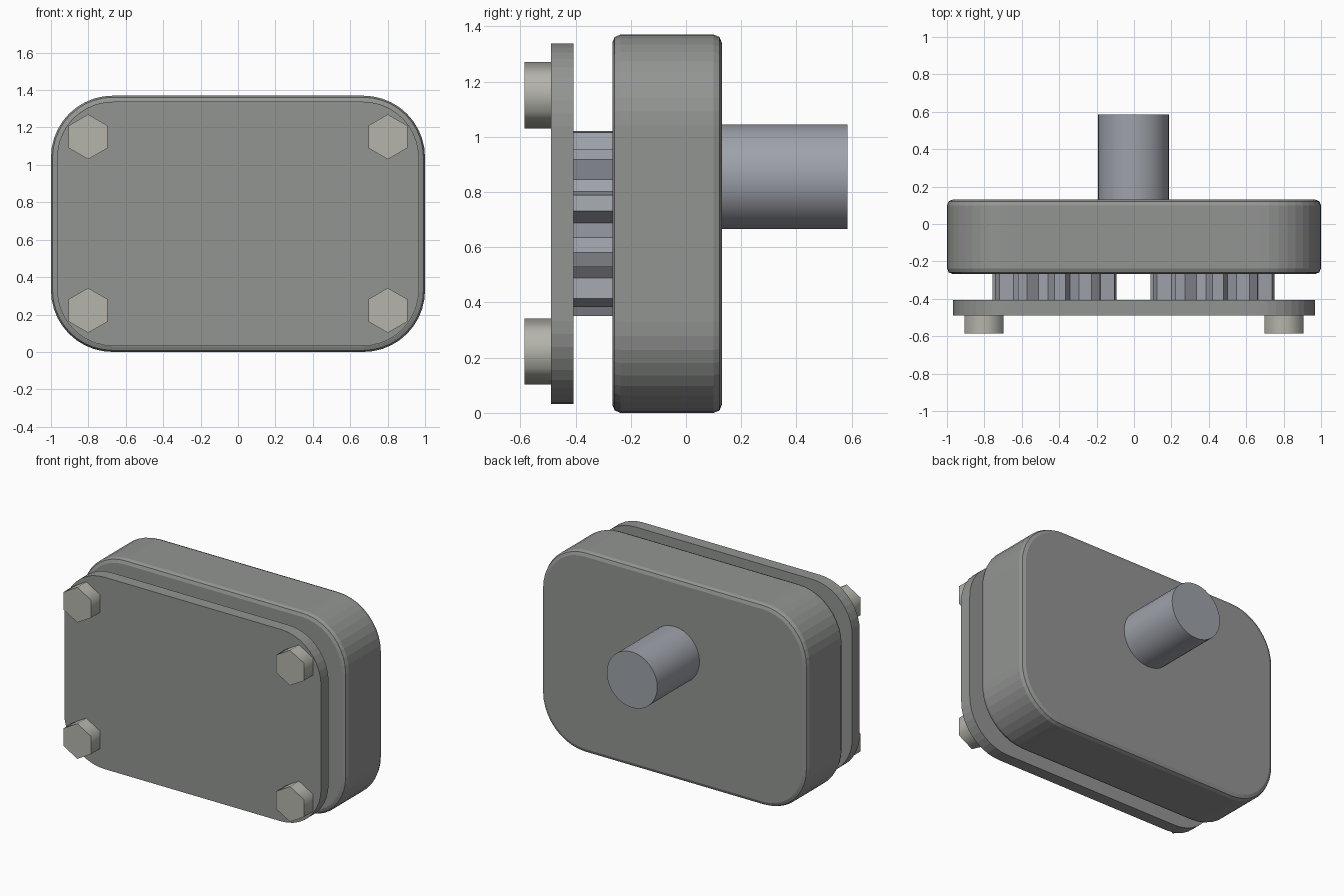
import bpy, bmesh
from math import sin, cos, pi, radians

if "Cube" in bpy.data.objects:
    bpy.data.objects.remove(bpy.data.objects["Cube"])


def prism(name, outline, y0, y1, smooth=0, bevel=0.0):
    """Extrude an (x, z) outline from y0 back to y1."""
    bm = bmesh.new()
    face = bm.faces.new([bm.verts.new((x, y0, z)) for x, z in outline])
    ext = bmesh.ops.extrude_face_region(bm, geom=[face])
    verts = [v for v in ext["geom"] if isinstance(v, bmesh.types.BMVert)]
    bmesh.ops.translate(bm, verts=verts, vec=(0, y1 - y0, 0))
    if bevel:
        rims = [e for e in bm.edges if abs(e.verts[0].co.y - e.verts[1].co.y) < 1e-6]
        bmesh.ops.bevel(bm, geom=rims, offset=bevel, segments=2, profile=0.5, affect='EDGES')
    bmesh.ops.recalc_face_normals(bm, faces=bm.faces)
    mesh = bpy.data.meshes.new(name)
    bm.to_mesh(mesh)
    bm.free()
    obj = bpy.data.objects.new(name, mesh)
    bpy.context.collection.objects.link(obj)
    bpy.ops.object.select_all(action='DESELECT')
    obj.select_set(True)
    bpy.context.view_layer.objects.active = obj
    if smooth:
        bpy.ops.object.shade_smooth_by_angle(angle=radians(smooth))
    return obj


def paint(obj, name, colour):
    mat = bpy.data.materials.get(name) or bpy.data.materials.new(name)
    mat.diffuse_color = colour
    mat.use_nodes = True
    mat.node_tree.nodes["Principled BSDF"].inputs["Base Color"].default_value = mat.diffuse_color
    obj.data.materials.append(mat)


def rounded_rect(hx, hz, cz, r, n=10):
    pts = []
    for k, (sx, sz) in enumerate([(1, 1), (-1, 1), (-1, -1), (1, -1)]):
        for i in range(n + 1):
            a = (k + i / n) * pi / 2
            pts.append((sx * (hx - r) + r * cos(a), cz + sz * (hz - r) + r * sin(a)))
    return pts


def circle(cx, cz, r, n, start=0.0):
    return [(cx + r * cos(start + 2 * pi * i / n), cz + r * sin(start + 2 * pi * i / n))
            for i in range(n)]


def gear_outline(cx, cz, teeth=10, root=0.27, tip=0.335, phase=13):
    pts = []
    for i in range(teeth):
        for offset, r in ((-12.5, root), (-5, tip), (5, tip), (12.5, root)):
            a = radians(phase + i * 360 / teeth + offset)
            pts.append((cx + r * cos(a), cz + r * sin(a)))
    return pts


CZ = 0.685
STEEL = (0.34, 0.36, 0.40, 1)
CAST = (0.29, 0.30, 0.29, 1)
BOLT = (0.46, 0.46, 0.41, 1)

# Main housing and front cover plate
paint(prism("housing", rounded_rect(1.0, CZ, CZ, 0.33), -0.267, 0.13, bevel=0.03), "cast", CAST)
paint(prism("cover_plate", rounded_rect(0.967, 0.653, CZ, 0.30), -0.488, -0.407), "cast", CAST)

# Pair of gears between the cover and the housing
for side, cx in (("left", -0.424), ("right", 0.42)):
    paint(prism("gear_" + side, gear_outline(cx, CZ), -0.41, -0.255), "steel", STEEL)

# Drive shaft out of the back
paint(prism("drive_shaft", circle(-0.003, 0.855, 0.19, 32), 0.10, 0.585, smooth=30), "steel", STEEL)

# Hex bolt heads on the cover corners
for row, z in (("lower", 0.222), ("upper", 1.15)):
    for side, x in (("left", -0.801), ("right", 0.801)):
        paint(prism(f"bolt_{row}_{side}", circle(x, z, 0.12, 6, pi / 2), -0.585, -0.48, smooth=65),
              "bolt_metal", BOLT)
